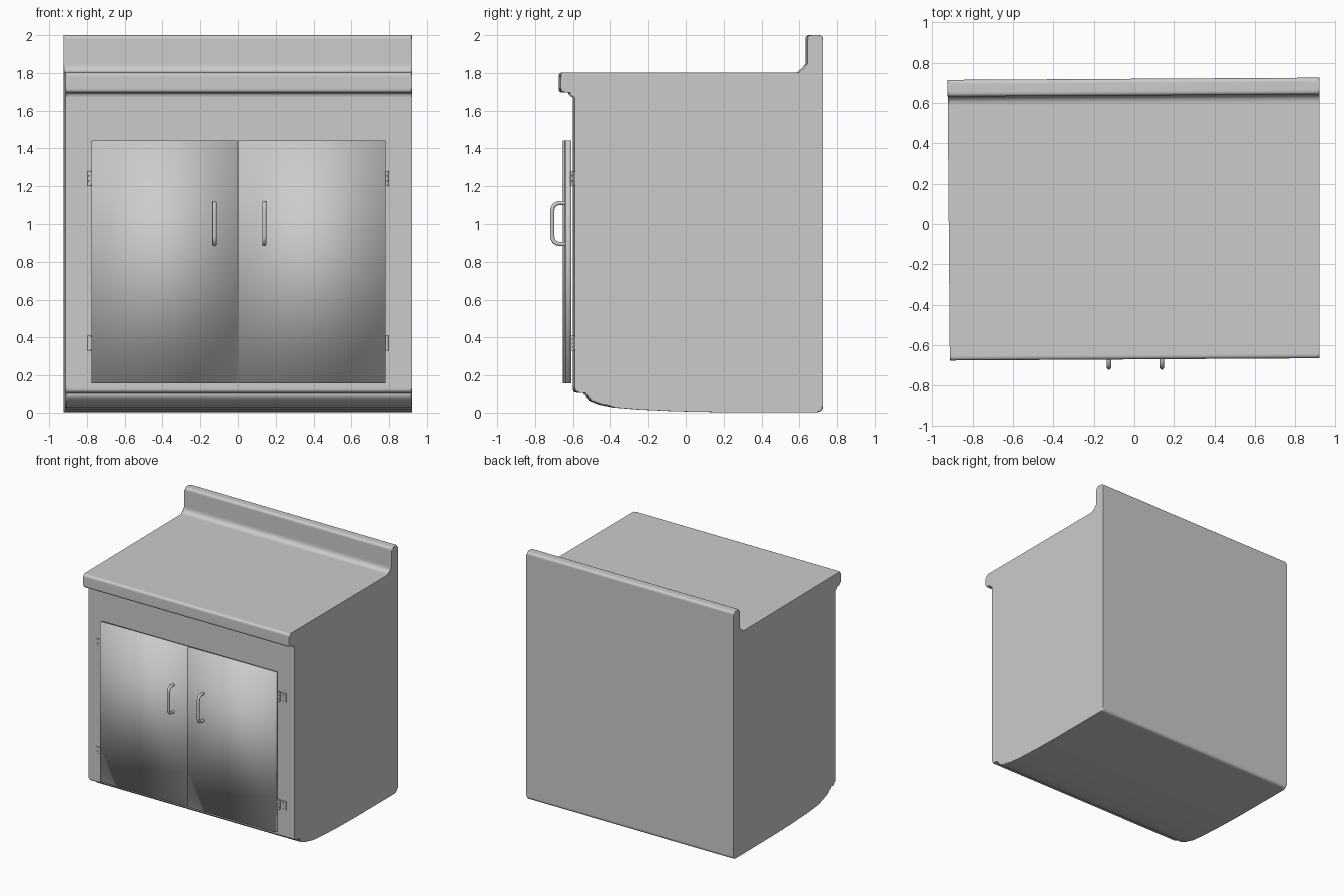
import bpy, bmesh, math
from mathutils import Vector

if "Cube" in bpy.data.objects:
    bpy.data.objects.remove(bpy.data.objects["Cube"])

SKEW = 0.006  # the cabinet sits very slightly skewed


def make_object(name, bm, angle=None):
    bmesh.ops.recalc_face_normals(bm, faces=bm.faces)
    me = bpy.data.meshes.new(name)
    bm.to_mesh(me)
    bm.free()
    me.shade_smooth()
    if angle is not None:
        me.set_sharp_from_angle(angle=math.radians(angle))
    ob = bpy.data.objects.new(name, me)
    bpy.context.collection.objects.link(ob)
    return ob


def rounded(points, steps=5):
    """Replace each (y, z, radius) corner with a short curve."""
    out = []
    for i, (y, z, r) in enumerate(points):
        c = Vector((y, z))
        if r == 0:
            out.append(c)
            continue
        a = Vector(points[i - 1][:2]) - c
        b = Vector(points[(i + 1) % len(points)][:2]) - c
        p, q = c + a.normalized() * r, c + b.normalized() * r
        for k in range(steps + 1):
            t = k / steps
            out.append(p * (1 - t) ** 2 + c * 2 * t * (1 - t) + q * t * t)
    return out


def add_box(bm, x0, x1, y0, y1, z0, z1):
    v = bmesh.ops.create_cube(bm, size=1)["verts"]
    for p in v:
        p.co = Vector(((x0, x1)[p.co.x > 0], (y0, y1)[p.co.y > 0], (z0, z1)[p.co.z > 0]))
    return v


def add_cylinder(bm, r, depth, centre, axis, sides=12):
    v = bmesh.ops.create_cone(bm, cap_ends=True, segments=sides, radius1=r, radius2=r, depth=depth)["verts"]
    for p in v:
        x, y, z = p.co
        p.co = Vector(centre) + (Vector((x, z, y)) if axis == "y" else Vector((x, y, z)))


# Cabinet body: side profile with counter lip, splash back and curved toe
profile = rounded([
    (0.72, 0.003, 0.03), (0.15, 0.003, 0), (-0.05, 0.007, 0), (-0.25, 0.016, 0),
    (-0.38, 0.027, 0), (-0.455, 0.042, 0), (-0.505, 0.062, 0), (-0.525, 0.085, 0),
    (-0.527, 0.109, 0.012), (-0.596, 0.109, 0.022), (-0.596, 1.695, 0.025),
    (-0.67, 1.695, 0.022), (-0.67, 1.803, 0.022), (0.637, 1.803, 0.045),
    (0.637, 2.0, 0.022), (0.72, 2.0, 0.022)])
bm = bmesh.new()
rings = []
for side in (-1, 1):
    ring = []
    for y, z in profile:
        x = 0.92 if side > 0 else -0.918 - 0.008 * y
        ring.append(bm.verts.new((x, y + SKEW * x, z)))
    rings.append(ring)
caps = [bm.faces.new(r) for r in rings]
n = len(profile)
for i in range(n):
    j = (i + 1) % n
    bm.faces.new((rings[0][i], rings[0][j], rings[1][j], rings[1][i]))
cap_edges = {e for f in caps for e in f.edges}
bmesh.ops.bevel(bm, geom=list(cap_edges), offset=0.012, segments=3, profile=0.5,
                affect="EDGES", clamp_overlap=False)
body = make_object("cabinet_body", bm, 40)
wn = body.modifiers.new("even_shading", "WEIGHTED_NORMAL")
wn.keep_sharp = True

# Doors: smooth-shaded slabs standing just in front of the body
for name, x0, x1 in (("left_door", -0.775, -0.003), ("right_door", 0.003, 0.78)):
    bm = bmesh.new()
    add_box(bm, x0, x1, -0.646, -0.618, 0.157, 1.443)
    for v in bm.verts:
        v.co.y += 0.0115 * v.co.x
    make_object(name, bm)

# Handles: bent round bars
for name, x in (("left_handle", -0.125), ("right_handle", 0.14)):
    path = rounded([(-0.635, 1.112, 0), (-0.709, 1.112, 0.045),
                    (-0.709, 0.894, 0.045), (-0.635, 0.894, 0)], 7)
    cu = bpy.data.curves.new(name, "CURVE")
    cu.dimensions = "3D"
    cu.bevel_depth = 0.0115
    cu.bevel_resolution = 3
    cu.use_fill_caps = True
    sp = cu.splines.new("POLY")
    sp.points.add(len(path) - 1)
    for pt, (y, z) in zip(sp.points, path):
        pt.co = (x, y, z, 1)
    sp.use_smooth = True
    bpy.context.collection.objects.link(bpy.data.objects.new(name, cu))

# Hinges: plate, three-part knuckle, door leaf and screws
for side, label in ((-1, "left"), (1, "right")):
    for level, zc in (("upper", 1.242), ("lower", 0.37)):
        y = -0.596 + SKEW * 0.8 * side
        bm = bmesh.new()
        add_box(bm, 0.785, 0.845, y - 0.006, y + 0.004, zc - 0.035, zc + 0.035)
        add_box(bm, 0.755, 0.785, y - 0.022, y - 0.012, zc - 0.035, zc + 0.035)
        for k in (-1, 0, 1):
            add_cylinder(bm, 0.01, 0.025, (0.787, y - 0.01, zc + k * 0.027), "z")
            add_cylinder(bm, 0.005, 0.004, (0.82 + 0.01 * (k == 0), y - 0.007, zc + k * 0.022), "y", 8)
        for v in bm.verts:
            v.co.x *= side
        make_object(f"{label}_{level}_hinge", bm, 35)
